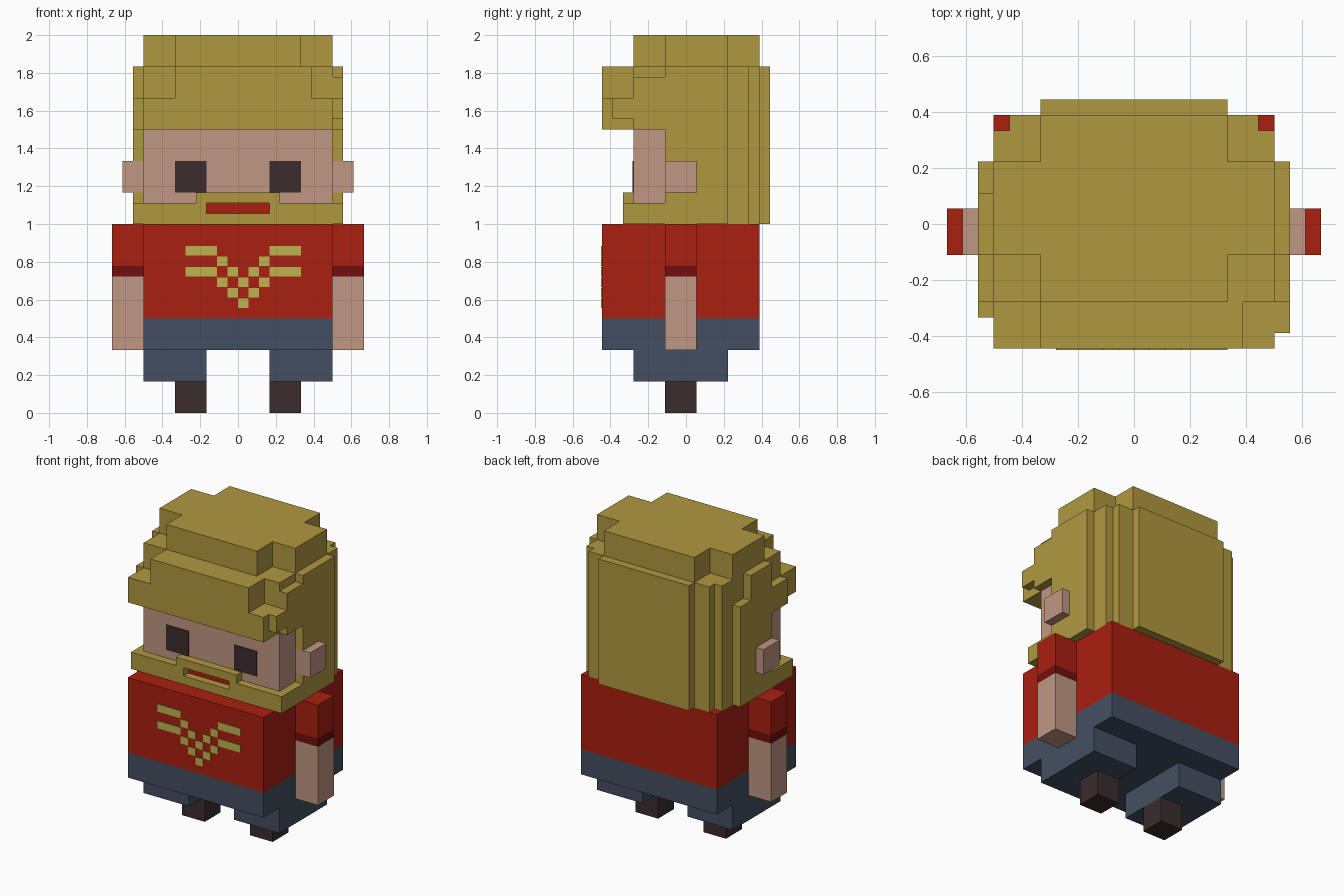
import bpy
import bmesh
from mathutils import Vector

cube = bpy.data.objects.get("Cube")
if cube:
    bpy.data.objects.remove(cube, do_unlink=True)

U = 1 / 18  # one block of the grid; the figure is 36 blocks tall


def material(name, r, g, b):
    m = bpy.data.materials.new(name)
    m.use_nodes = True
    m.diffuse_color = (r, g, b, 1)
    node = next(n for n in m.node_tree.nodes if n.type == 'BSDF_PRINCIPLED')
    node.inputs["Base Color"].default_value = (r, g, b, 1)
    node.inputs["Roughness"].default_value = 0.8
    return m


HAIR = material("blond hair", 0.434, 0.314, 0.051)
RED = material("shirt red", 0.402, 0.014, 0.005)
DARK_RED = material("cuff dark red", 0.171, 0.004, 0.005)
SKIN = material("skin", 0.533, 0.309, 0.227)
BLUE = material("trouser blue", 0.056, 0.078, 0.122)
DARK = material("dark brown", 0.045, 0.025, 0.027)
YELLOW = material("trim yellow", 0.515, 0.456, 0.08)


def finish(name, bm, mat):
    bmesh.ops.recalc_face_normals(bm, faces=bm.faces)
    me = bpy.data.meshes.new(name)
    bm.to_mesh(me)
    bm.free()
    me.materials.append(mat)
    ob = bpy.data.objects.new(name, me)
    bpy.context.collection.objects.link(ob)
    return ob


def boxes(name, mat, *items):
    """Each item is (x0, x1, y0, y1, z0, z1) in blocks."""
    bm = bmesh.new()
    for x0, x1, y0, y1, z0, z1 in items:
        lo, hi = Vector((x0, y0, z0)) * U, Vector((x1, y1, z1)) * U
        verts = bmesh.ops.create_cube(bm, size=1)["verts"]
        for v in verts:
            v.co = Vector([(lo[i] + hi[i]) / 2 + v.co[i] * (hi[i] - lo[i]) for i in range(3)])
    return finish(name, bm, mat)


def prism(name, mat, profile, axis, lo, hi):
    """Extrude an outline along z (outline in x, y) or along x (outline in y, z)."""
    bm = bmesh.new()
    place = (lambda a, b: (a, b, lo)) if axis == 'z' else (lambda a, b: (lo, a, b))
    face = bm.faces.new([bm.verts.new(Vector(place(a, b)) * U) for a, b in profile])
    step = Vector((0, 0, 1) if axis == 'z' else (1, 0, 0)) * (hi - lo) * U
    out = bmesh.ops.extrude_face_region(bm, geom=[face], use_keep_orig=True)["geom"]
    bmesh.ops.translate(bm, vec=step, verts=[g for g in out if isinstance(g, bmesh.types.BMVert)])
    return finish(name, bm, mat)


def mirrored(half):
    return half + [(-x, y) for x, y in reversed(half)]


def pair(name, mat, x0, x1, *rest):
    boxes("left_" + name, mat, (x0, x1, *rest))
    boxes("right_" + name, mat, (-x1, -x0, *rest))


# Body and limbs
boxes("shirt", RED, (-9, 9, -8, 7, 9, 18))
boxes("trouser_seat", BLUE, (-9, 9, -8, 7, 6, 9))
pair("trouser_leg", BLUE, 3, 9, -5, 4, 3, 6)
pair("foot", DARK, 3, 6, -2, 1, 0, 3)
pair("arm", SKIN, 9, 12, -2, 1, 6, 13)
pair("cuff", DARK_RED, 9, 12, -2, 1, 13, 14)
pair("sleeve", RED, 9, 12, -2, 1, 14, 18)

# Stepped chevron trim on the chest
trim = []
for z in (13, 15):
    for k in range(6):
        level = z - max(0, 3 - k)
        for x in {k, -k}:
            trim.append((x, x + 1, -8.08, -8, level, level + 0.9))
boxes("chest_trim", YELLOW, *trim)

# Face
boxes("face", SKIN, (-9, 9, -5, -2, 20, 27))
pair("ear", SKIN, 9, 11, -2, 1, 21, 24)
pair("eye", DARK, 3, 6, -5.08, -5, 21, 24)
boxes("mouth", RED, (-3, 3, -5.08, -5, 19, 20))

# Beard with an opening around the mouth
boxes("beard", HAIR,
      (-10, 10, -5, -2, 18, 20),
      (-10, 10, -6, -5, 18, 19),
      (3, 10, -6, -5, 19, 20),
      (-10, -3, -6, -5, 19, 20),
      (-4, 4, -6, -5, 20, 21))

# Hair: stepped back, crown, top and fringe
prism("back_hair", HAIR, mirrored([(9, -2), (9, 6), (8, 6), (8, 7), (6, 7), (6, 8)]), 'z', 18, 33)
boxes("crown_hair", HAIR, (-9, 9, -5, -2, 27, 33))
prism("top_hair", HAIR, mirrored([(6, -5), (6, -2), (9, -2), (9, 4), (6, 4), (6, 7)]), 'z', 33, 36)
boxes("fringe", HAIR, (-9, 9, -8, -5, 27, 30), (-6, 7, -8, -5, 30, 33))
prism("left_side_hair", HAIR,
      [(-2, 18), (4, 18), (4, 33), (-2, 33), (-2, 32), (-5, 32), (-5, 30),
       (-7, 30), (-7, 28), (-5, 28), (-5, 27), (-2, 27)], 'x', 9, 10)
prism("right_side_hair", HAIR,
      [(-2, 18), (4, 18), (4, 30), (2, 30), (2, 33), (-2, 33), (-2, 30),
       (-5, 30), (-5, 27), (-2, 27)], 'x', -10, -9)
